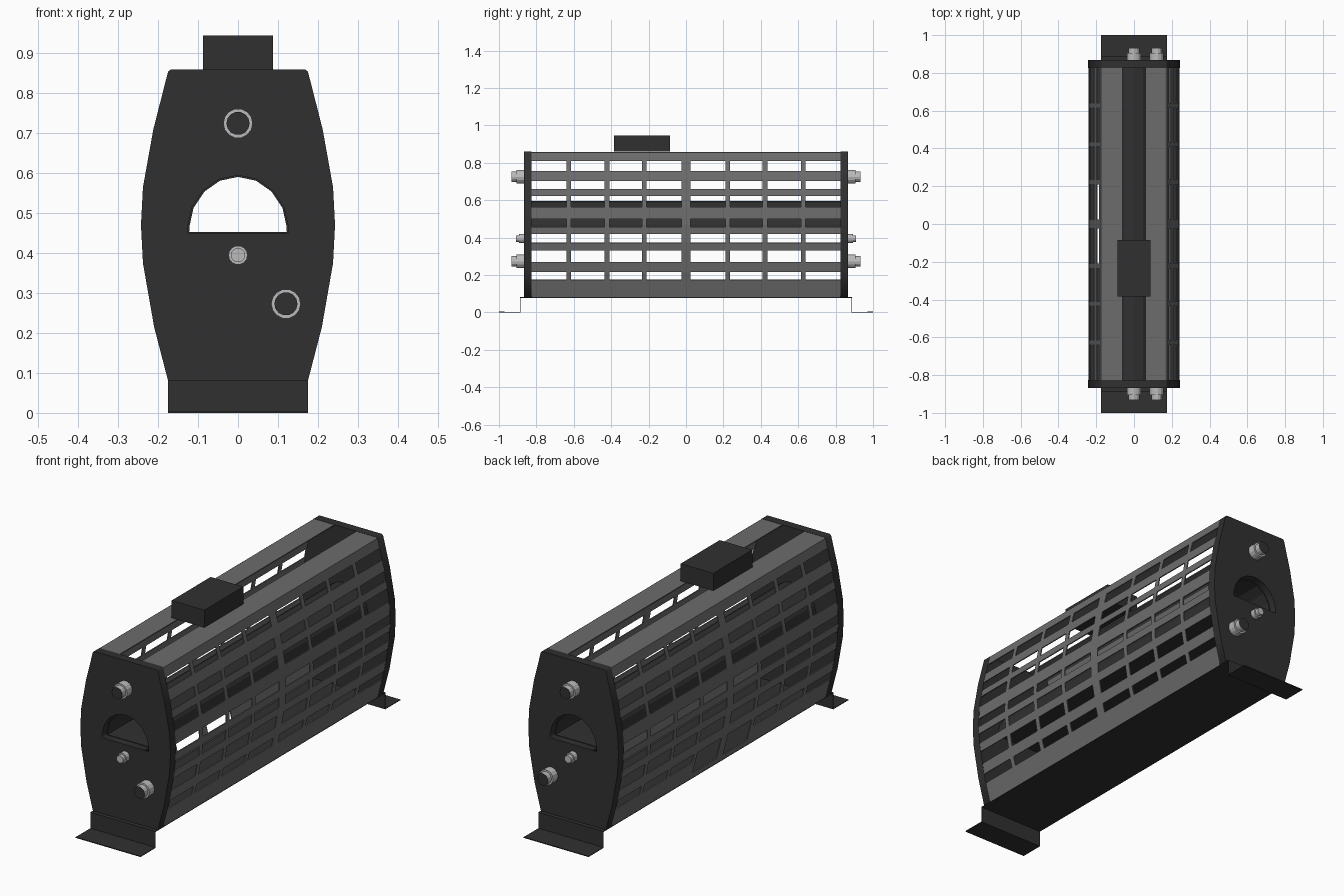
import bpy, bmesh, math

if "Cube" in bpy.data.objects:
    bpy.data.objects.remove(bpy.data.objects["Cube"])

def material(name, v):
    m = bpy.data.materials.new(name)
    m.diffuse_color = (v, v, v, 1)
    m.use_nodes = True
    m.node_tree.nodes["Principled BSDF"].inputs["Base Color"].default_value = m.diffuse_color
    return m

DARK = material("dark_metal", 0.03)
GREY = material("grey_metal", 0.15)
STEEL = material("steel", 0.5)

def finish(name, bm, *mats):
    me = bpy.data.meshes.new(name)
    bm.normal_update()
    bm.to_mesh(me)
    bm.free()
    ob = bpy.data.objects.new(name, me)
    bpy.context.collection.objects.link(ob)
    for m in mats:
        me.materials.append(m)
    return ob

def solidify(ob, t, offset=-1):
    mod = ob.modifiers.new("thickness", 'SOLIDIFY')
    mod.thickness = t
    mod.offset = offset

def sweep(name, pts, half, axis, mat, closed=False):
    """Sheet made by extruding a 2D path symmetrically along x or y."""
    bm = bmesh.new()
    rows = []
    for a, z in pts:
        rows.append([bm.verts.new((s * half, a, z) if axis == 'x' else (a, s * half, z)) for s in (-1, 1)])
    for i in range(len(rows) - (0 if closed else 1)):
        p, q = rows[i], rows[(i + 1) % len(rows)]
        bm.faces.new((p[0], p[1], q[1], q[0]))
    bmesh.ops.recalc_face_normals(bm, faces=bm.faces)
    return finish(name, bm, mat)

# Half outline (x, z) of the barrel-shaped body
SIDE = [(.175, .08), (.21, .215), (.238, .375), (.243, .47), (.238, .565), (.212, .71), (.175, .855)]
OUTLINE = SIDE + [(.168, .86)]
OUTLINE += [(-x, z) for x, z in reversed(OUTLINE)]
ARCH = [(.125, .45), (.125, .47), (.115, .515), (.087, .557), (.047, .585)]
ARCH = ARCH + [(0, .595)] + [(-x, z) for x, z in reversed(ARCH)]

# End plates with the arched opening
def end_plate(name, y):
    cu = bpy.data.curves.new(name, 'CURVE')
    cu.dimensions = '2D'
    cu.fill_mode = 'BOTH'
    cu.extrude = .021
    for loop in (OUTLINE, ARCH):
        sp = cu.splines.new('POLY')
        sp.points.add(len(loop) - 1)
        for p, (x, z) in zip(sp.points, loop):
            p.co = (x, z, 0, 1)
        sp.use_cyclic_u = True
    cu.materials.append(DARK)
    ob = bpy.data.objects.new(name, cu)
    bpy.context.collection.objects.link(ob)
    ob.location.y = y
    ob.rotation_euler.x = math.pi / 2
    bpy.ops.object.select_all(action='DESELECT')
    ob.select_set(True)
    bpy.context.view_layer.objects.active = ob
    bpy.ops.object.convert(target='MESH')

end_plate("front_plate", -.846)
end_plate("rear_plate", .846)

# Arched tunnel running through the body
tunnel = sweep("tunnel", ARCH, .83, 'y', DARK, closed=True)
solidify(tunnel, .004)

# Bottom sheet bent into a foot at each end
foot = [(-1, .002), (-.885, .002), (-.885, .08), (.885, .08), (.885, .002), (1, .002)]
solidify(sweep("base_and_feet", foot, .175, 'x', DARK), .004, 0)

# Perforated side walls
SLOTS_Z = [(.174, .217), (.27, .33), (.372, .42), (.457, .50), (.565, .624), (.66, .704), (.757, .81)]
SLOTS_Y = [(.025, .21), (.235, .41), (.435, .615), (.64, .826)]
SLOTS_Y = [(-b, -a) for a, b in reversed(SLOTS_Y)] + SLOTS_Y
DEEP = .11   # lower edge of the two deep slots on the left wall

def width_at(z):
    for (x0, z0), (x1, z1) in zip(SIDE, SIDE[1:]):
        if z <= z1:
            return x0 + (x1 - x0) * (z - z0) / (z1 - z0)
    return SIDE[-1][0]

def is_open(y, z, side):
    zs = any(a < z < b for a, b in SLOTS_Z)
    ys = any(a < y < b for a, b in SLOTS_Y)
    deep = side < 0 and DEEP < z < .217 and .025 < abs(y) < .21
    return (zs and ys) or deep

def wall(name, side):
    zs = sorted({v for s in SLOTS_Z for v in s} | {z for _, z in SIDE} | {DEEP})
    ys = sorted({v for s in SLOTS_Y for v in s} | {-.83, .83})
    path = [(width_at(z) - .001, z) for z in zs] + [(.168, .859), (.06, .859)]
    bm = bmesh.new()
    grid = [[bm.verts.new((side * x, y, z)) for y in ys] for x, z in path]
    for i in range(len(path) - 1):
        for j in range(len(ys) - 1):
            zc = (path[i][1] + path[i + 1][1]) / 2
            if not is_open((ys[j] + ys[j + 1]) / 2, zc, side):
                f = [grid[i][j], grid[i][j + 1], grid[i + 1][j + 1], grid[i + 1][j]]
                bm.faces.new(f if side > 0 else f[::-1])
    bmesh.ops.delete(bm, geom=[v for v in bm.verts if not v.link_faces], context='VERTS')
    solidify(finish(name, bm, GREY), .005)

wall("right_wall", 1)
wall("left_wall", -1)

# Control box on top
bm = bmesh.new()
bmesh.ops.create_cube(bm, size=1)
for v in bm.verts:
    v.co = (v.co.x * .176, -.235 + v.co.y * .30, .9025 + v.co.z * .085)
finish("top_box", bm, DARK)

# Stepped round connectors on both ends
def connector(name, x, z, end, r0, r1, y1, y2, tip):
    bm = bmesh.new()
    n = 14
    rings = [[bm.verts.new((x + r * math.cos(2 * math.pi * k / n), end * y, z + r * math.sin(2 * math.pi * k / n)))
              for k in range(n)] for r, y in ((r0, .86), (r0, y1), (r1, y1), (r1, y2))]
    for a, b in zip(rings, rings[1:]):
        for k in range(n):
            bm.faces.new((a[k], a[(k + 1) % n], b[(k + 1) % n], b[k]))
    bm.faces.new(rings[0])
    cap = bm.faces.new(rings[-1])
    cap.material_index = 1
    bmesh.ops.recalc_face_normals(bm, faces=bm.faces)
    finish(name, bm, STEEL, tip)

for label, end in (("front", -1), ("rear", 1)):
    connector(label + "_upper_connector", 0, .725, end, .037, .029, .905, .932, DARK)
    connector(label + "_lower_connector", .12, .273, end, .037, .029, .905, .932, DARK)
    connector(label + "_small_stud", 0, .395, end, .024, .018, .892, .91, STEEL)
